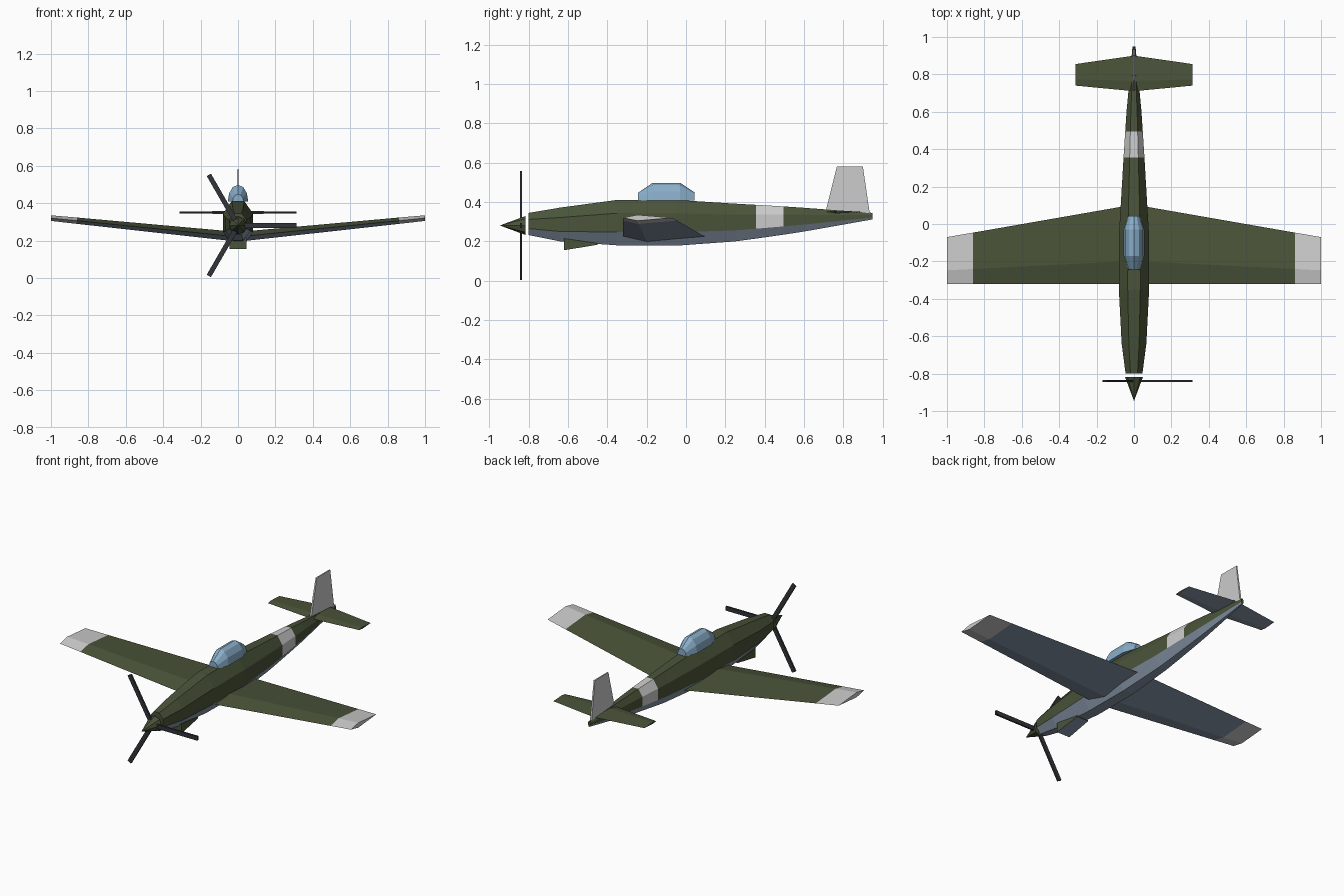
import bpy, bmesh
from math import sin, cos, pi, radians
from mathutils import Matrix, Vector

if "Cube" in bpy.data.objects:
    bpy.data.objects.remove(bpy.data.objects["Cube"])


def material(name, rgb):
    m = bpy.data.materials.new(name)
    m.diffuse_color = (*rgb, 1)
    m.use_nodes = True
    m.node_tree.nodes["Principled BSDF"].inputs["Base Color"].default_value = m.diffuse_color
    return m


GREEN = material("olive_green", (0.068, 0.087, 0.041))
BLUE = material("underside_blue", (0.25, 0.31, 0.40))
WHITE = material("pale_grey", (0.69, 0.69, 0.69))
DARK = material("dark_metal", (0.03, 0.034, 0.04))
GLASS = material("canopy_glass", (0.25, 0.42, 0.58))


def finish(name, bm, mats, mirror=False):
    bmesh.ops.recalc_face_normals(bm, faces=bm.faces[:])
    me = bpy.data.meshes.new(name)
    bm.to_mesh(me)
    bm.free()
    for m in mats:
        me.materials.append(m)
    ob = bpy.data.objects.new(name, me)
    bpy.context.collection.objects.link(ob)
    if mirror:
        ob.modifiers.new("mirror", "MIRROR")
    return ob


def loft(name, rings, mats, pick=lambda i, j: 0, cap_mat=0, mirror=False):
    """Skin a list of equal-sized rings; pick(segment, side) gives the material slot."""
    bm = bmesh.new()
    vs = [[bm.verts.new(p) for p in r] for r in rings]
    n = len(rings[0])
    for i in range(len(vs) - 1):
        for j in range(n):
            k = (j + 1) % n
            f = bm.faces.new((vs[i][j], vs[i][k], vs[i + 1][k], vs[i + 1][j]))
            f.material_index = pick(i, j)
    if not mirror:
        bm.faces.new(vs[0])
    bm.faces.new(vs[-1]).material_index = cap_mat
    return finish(name, bm, mats, mirror)


# Fuselage: octagonal sections (y, half width, bottom z, top z)
stations = [(-0.80, 0.045, 0.232, 0.345), (-0.64, 0.066, 0.200, 0.372),
            (-0.35, 0.081, 0.180, 0.411), (-0.05, 0.080, 0.178, 0.411),
            (0.25, 0.062, 0.200, 0.392), (0.355, 0.056, 0.214, 0.386),
            (0.495, 0.047, 0.234, 0.378), (0.60, 0.040, 0.250, 0.371),
            (0.95, 0.008, 0.312, 0.345)]


def octagon(y, w, lo, hi):
    k = 1 / cos(pi / 8)
    return [(w * k * cos(a), y, (lo + hi) / 2 + (hi - lo) / 2 * k * sin(a))
            for a in [pi / 8 + j * pi / 4 for j in range(8)]]


loft("fuselage", [octagon(*s) for s in stations], [GREEN, BLUE, WHITE],
     lambda i, j: 1 if j in (4, 5, 6) else (2 if i == 5 else 0))


# Wing and tailplane: diamond aerofoil, leading edge / top / trailing edge / bottom
def aerofoil(x, y0, y1, z, t, ridge=0.29):
    yr = y0 + (y1 - y0) * ridge
    return [(x, y0, z), (x, yr, z + t), (x, y1, z), (x, yr, z - t)]


loft("wing", [aerofoil(0, -0.32, 0.104, 0.220, 0.026),
              aerofoil(0.86, -0.32, -0.046, 0.306, 0.017),
              aerofoil(1, -0.32, -0.07, 0.320, 0.015)],
     [GREEN, BLUE, WHITE], lambda i, j: 2 if i else (0 if j < 2 else 1),
     cap_mat=2, mirror=True)
loft("tailplane", [aerofoil(0, 0.71, 0.90, 0.35, 0.008),
                   aerofoil(0.313, 0.74, 0.855, 0.35, 0.005)],
     [GREEN, BLUE], lambda i, j: 0 if j < 2 else 1, mirror=True)


# Fin: thin tapered slab
def slab(y0, y1, z0, z1, t):
    return [(-t, y0, z0), (t, y0, z0), (t, y1, z1), (-t, y1, z1)]


loft("fin", [slab(0.71, 0.935, 0.352, 0.34, 0.006),
             slab(0.767, 0.90, 0.58, 0.58, 0.004)], [WHITE])

# Canopy: half-round sections (y, half width, height)
loft("canopy", [[(w * cos(j * pi / 6), y, 0.408 + h * sin(j * pi / 6)) for j in range(7)]
                for y, w, h in [(-0.243, 0.030, 0.040), (-0.17, 0.055, 0.090),
                                (-0.03, 0.055, 0.090), (0.042, 0.030, 0.042)]], [GLASS])

# Air scoop: wedge under the nose
loft("air_scoop", [[(-w, y, lo), (w, y, lo), (w, y, hi), (-w, y, hi)]
                   for y, w, lo, hi in [(-0.62, 0.045, 0.155, 0.215),
                                        (-0.45, 0.040, 0.183, 0.190)]],
     [GREEN, BLUE], lambda i, j: 1 if j == 0 else 0)

# Spinner: eight-sided cone pointing forward
HUB = Vector((0, -0.84, 0.281))
bm = bmesh.new()
bmesh.ops.create_cone(bm, cap_ends=True, segments=8, radius1=0.048, radius2=0, depth=0.13,
                      matrix=Matrix.Translation((0, -0.882, HUB.z)) @ Matrix.Rotation(pi / 2, 4, "X"))
finish("spinner", bm, [GREEN])

# Propeller: three flat blades
bm = bmesh.new()
for a in (0, 120, 240):
    bmesh.ops.create_cube(bm, size=1, matrix=Matrix.Translation(HUB)
                          @ Matrix.Rotation(radians(a), 4, "Y")
                          @ Matrix.Translation((0.157, 0, 0))
                          @ Matrix.Diagonal((0.31, 0.011, 0.026, 1)))
finish("propeller", bm, [DARK])
